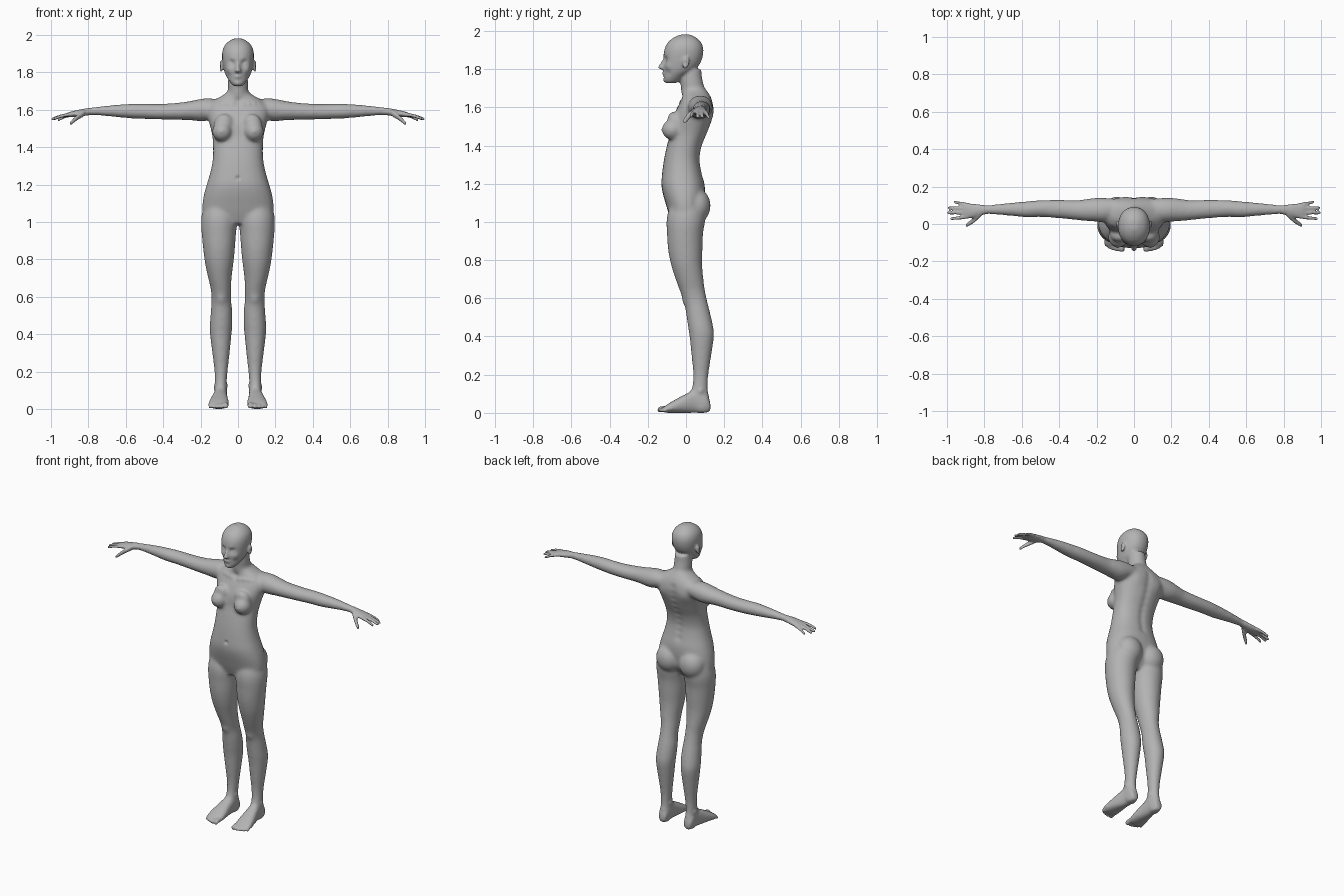
import bpy, bmesh, math
from mathutils import Vector, Matrix, kdtree

cube = bpy.data.objects.get("Cube")
if cube:
    bpy.data.objects.remove(cube)

bm = bmesh.new()
BOTH = (1, -1)


def catmull(rows, steps=4):
    """Smoothly fill in rows between the given cross-sections."""
    out = []
    for i in range(len(rows) - 1):
        p0, p1, p2 = rows[max(i - 1, 0)], rows[i], rows[i + 1]
        p3 = rows[min(i + 2, len(rows) - 1)]
        for s in range(steps):
            t = s / steps
            out.append([0.5 * (2 * b + (c - a) * t + (2 * a - 5 * b + 4 * c - d) * t * t
                               + (3 * b - a - 3 * c + d) * t ** 3)
                        for a, b, c, d in zip(p0, p1, p2, p3)])
    return out + [list(rows[-1])]


def loft(rows, axis="z", sides=(1,), power=2.0, n=24):
    """Rows are (position on axis, low/high on 2nd axis, low/high on 3rd axis)."""
    order = {"z": (1, 2, 0), "x": (0, 1, 2), "y": (1, 0, 2)}[axis]
    for side in sides:
        rings = []
        for p, a0, a1, b0, b1 in catmull(rows):
            ring = []
            for k in range(n):
                c, s = math.cos(2 * math.pi * k / n), math.sin(2 * math.pi * k / n)
                u = math.copysign(abs(c) ** (2 / power), c)
                v = math.copysign(abs(s) ** (2 / power), s)
                t = (p, (a0 + a1) / 2 + u * (a1 - a0) / 2, (b0 + b1) / 2 + v * (b1 - b0) / 2)
                co = [t[i] for i in order]
                ring.append(bm.verts.new((co[0] * side, co[1], co[2])))
            rings.append(ring)
        for r, q in zip(rings, rings[1:]):
            for k in range(n):
                bm.faces.new((r[k], r[(k + 1) % n], q[(k + 1) % n], q[k]))
        bm.faces.new(rings[0][::-1])
        bm.faces.new(rings[-1])


def centred(rows):
    return [(z, -w, w, f, b) for z, w, f, b in rows]


def blob(centre, radii, tilt=0.0):
    for side in BOTH:
        m = (Matrix.Translation((centre[0] * side, centre[1], centre[2]))
             @ Matrix.Rotation(tilt, 4, "X") @ Matrix.Diagonal((*radii, 1)))
        bmesh.ops.create_uvsphere(bm, u_segments=20, v_segments=12, radius=1, matrix=m)


def digit(base, mid, tip, r0, r1, axis):
    """Tapered finger or toe; points are (position on axis, 2nd axis, 3rd axis)."""
    base, mid, tip = Vector(base), Vector(mid), Vector(tip)
    rows = [(base, r0), (mid, (r0 + r1) / 2), (mid.lerp(tip, 0.8), r1), (tip, r1 * 0.6)]
    loft([(p[0], p[1] - r, p[1] + r, p[2] - r, p[2] + r) for p, r in rows],
         axis=axis, sides=BOTH, n=12)


# Torso: height, half width, front, back
loft(centred([(0.99, .11, -.07, .045), (1.05, .185, -.093, .085), (1.10, .19, -.108, .095),
              (1.15, .182, -.122, .10), (1.20, .168, -.13, .097), (1.26, .150, -.125, .083),
              (1.33, .136, -.115, .073), (1.40, .134, -.10, .085), (1.46, .138, -.085, .11),
              (1.52, .152, -.078, .132), (1.58, .168, -.055, .145), (1.62, .165, -.035, .142),
              (1.65, .13, -.022, .132), (1.675, .085, -.018, .118), (1.70, .05, -.015, .10)]),
     power=2.3)
# Breasts and buttocks
blob((.085, -.07, 1.483), (.054, .058, .054))
blob((.075, -.055, 1.52), (.055, .04, .06), .35)
blob((.085, .055, 1.085), (.085, .075, .09))

# Neck and skull
loft(centred([(1.60, .07, .0, .12), (1.66, .062, -.022, .115), (1.70, .055, -.027, .098),
              (1.75, .053, -.03, .085), (1.80, .05, -.03, .08)]))
loft(centred([(1.726, .022, -.103, -.06), (1.738, .036, -.115, -.03), (1.765, .055, -.115, .0),
              (1.79, .068, -.116, .04), (1.82, .077, -.118, .068), (1.85, .082, -.118, .083),
              (1.88, .085, -.117, .09), (1.91, .084, -.111, .09), (1.94, .074, -.095, .079),
              (1.965, .051, -.065, .053), (1.981, .02, -.03, .022)]), power=2.15)
# Nose and ears
loft(centred([(1.796, .013, -.126, -.09), (1.807, .018, -.148, -.09), (1.825, .012, -.139, -.09),
              (1.85, .009, -.124, -.09), (1.87, .008, -.117, -.09)]))
blob((.09, .0, 1.832), (.010, .018, .033), -.2)

# Legs
loft([(1.12, .03, .17, -.07, .09), (1.05, .01, .192, -.095, .10), (1.0, .004, .198, -.103, .10),
      (.94, .01, .195, -.10, .09), (.86, .016, .187, -.095, .087), (.78, .024, .177, -.08, .085),
      (.70, .034, .16, -.055, .092), (.64, .036, .146, -.033, .10), (.58, .036, .142, -.01, .113),
      (.52, .03, .146, .0, .128), (.45, .03, .151, .01, .143), (.40, .034, .15, .018, .147),
      (.30, .044, .138, .028, .133), (.20, .055, .126, .037, .118), (.13, .06, .125, .03, .115),
      (.08, .058, .125, .01, .122), (.03, .06, .125, .03, .13), (.004, .07, .115, .05, .12)],
     sides=BOTH)
# Feet and toes
loft([(.125, .07, .115, .01, .06), (.10, .062, .125, .0, .11), (.05, .058, .128, .0, .125),
      (.0, .055, .14, .0, .10), (-.05, .05, .152, .0, .073), (-.09, .05, .158, .0, .05),
      (-.115, .055, .155, .003, .032)], axis="y", sides=BOTH, power=2.3)
for x, tip, r in [(.066, -.149, .015), (.092, -.147, .0105), (.113, -.141, .010),
                  (.132, -.132, .0095), (.149, -.119, .009)]:
    digit((tip + .05, x, .024), (tip + .025, x, .021), (tip, x, r), r, r, "y")

# Arms and palms
loft([(.10, .03, .135, 1.57, 1.655), (.16, .01, .14, 1.543, 1.662), (.20, .012, .14, 1.538, 1.658),
      (.25, .015, .135, 1.543, 1.648), (.30, .02, .128, 1.545, 1.64), (.40, .03, .13, 1.547, 1.632),
      (.50, .037, .128, 1.55, 1.632), (.57, .035, .122, 1.553, 1.632), (.65, .042, .115, 1.56, 1.627),
      (.72, .048, .108, 1.567, 1.62), (.78, .052, .102, 1.57, 1.613), (.82, .045, .104, 1.567, 1.606),
      (.86, .033, .109, 1.562, 1.598), (.90, .028, .113, 1.56, 1.588), (.915, .035, .108, 1.562, 1.582)],
     axis="x", sides=BOTH)
# Fingers and thumb
for base, tip in [((.89, .038, 1.576), (.985, .027, 1.552)), ((.89, .061, 1.577), (1.0, .060, 1.548)),
                  ((.89, .083, 1.576), (.996, .087, 1.547)), ((.885, .103, 1.574), (.965, .118, 1.544))]:
    mid = (Vector(base) + Vector(tip)) / 2 + Vector((0, 0, .004))
    digit(base, mid, tip, .0105, .009, "x")
digit((.82, .055, 1.584), (.86, .018, 1.558), (.90, -.010, 1.523), .019, .012, "x")

# Fuse all parts into one skin
mesh = bpy.data.meshes.new("body")
bmesh.ops.recalc_face_normals(bm, faces=bm.faces)
bm.to_mesh(mesh)
bm.free()
body = bpy.data.objects.new("body", mesh)
bpy.context.collection.objects.link(body)
bpy.context.view_layer.objects.active = body
body.select_set(True)
remesh = body.modifiers.new("fuse", "REMESH")
remesh.mode, remesh.voxel_size = "VOXEL", 0.0065
bpy.ops.object.modifier_apply(modifier="fuse")
mesh = body.data


def relax(name, rule, times):
    """Smooth the vertices that the rule selects."""
    group = body.vertex_groups.new(name=name)
    group.add([v.index for v in mesh.vertices if rule(v.co)], 1.0, "ADD")
    smooth = body.modifiers.new(name, "SMOOTH")
    smooth.factor, smooth.iterations, smooth.vertex_group = 1.0, times, name
    bpy.ops.object.modifier_apply(modifier=name)


# Relax the skin: strongly on trunk and limbs, lightly on head, hands and feet
relax("all skin", lambda c: True, 2)
relax("head and limbs", lambda c: abs(c.x) < .83 and c.z > .06, 2)
relax("trunk and limbs", lambda c: abs(c.x) < .80 and .09 < c.z < 1.725, 13)

# Sculpted details: centre, radius, push
marks = [
    ((.034, -.112, 1.850), .019, (0, .014, 0)),     # eye sockets
    ((.036, -.104, 1.846), .010, (0, -.007, 0)),    # eyelids
    ((.030, -.115, 1.870), .013, (0, -.004, 0)),    # brows
    ((.052, -.095, 1.815), .020, (.002, -.004, 0)),  # cheekbones
    ((.045, -.090, 1.780), .018, (-.002, .004, 0)),  # cheek hollows
    ((0, -.118, 1.777), .013, (0, -.008, 0)),       # lips
    ((.013, -.115, 1.776), .010, (0, -.004, 0)),
    ((0, -.115, 1.737), .015, (0, -.005, 0)),       # chin
    ((.102, -.004, 1.832), .009, (-.007, 0, 0)),    # ear hollows
    ((.088, -.128, 1.483), .008, (0, -.005, 0)),    # nipples
    ((0, -.127, 1.235), .010, (0, .010, 0)),        # navel
    ((0, -.025, 1.645), .018, (0, .008, 0)),        # throat notch
    ((.085, .140, 1.555), .045, (0, .007, 0)),      # shoulder blades
    ((.089, -.008, .585), .028, (0, -.007, 0)),     # kneecaps
    ((.125, .078, .115), .014, (.006, 0, 0)),       # ankle bones
    ((.060, .073, .125), .014, (-.006, 0, 0)),
]
marks += [((x, -.122, 1.7705), .0045, (0, .004, 0)) for x in (0, .007, .014, .02)]  # mouth line
marks += [((.03 + .03 * i, -.035 + .008 * i, 1.632 + .003 * i), .013, (0, -.005, .002))
          for i in range(5)]                                                       # collarbones
marks += [((0, y, z), .022, (0, -.006, 0)) for z, y in                             # spine groove
          ((1.25, .085), (1.29, .078), (1.33, .073), (1.37, .078), (1.41, .088),
           (1.45, .105), (1.49, .12), (1.53, .135), (1.57, .143), (1.61, .142))]
tree = kdtree.KDTree(len(mesh.vertices))
for v in mesh.vertices:
    tree.insert(v.co, v.index)
tree.balance()
for centre, r, push in marks:
    for s in (BOTH if centre[0] else (1,)):
        flip = Vector((s, 1, 1))
        for co, index, dist in tree.find_range(Vector(centre) * flip, 2.4 * r):
            mesh.vertices[index].co += Vector(push) * flip * math.exp(-(dist / r) ** 2)

# Single matte grey
mat = bpy.data.materials.new("plain grey")
mat.use_nodes = True
grey = (0.45, 0.45, 0.45, 1)
mat.diffuse_color = grey
mat.node_tree.nodes["Principled BSDF"].inputs["Base Color"].default_value = grey
mesh.materials.clear()
mesh.materials.append(mat)
mesh.shade_smooth()
